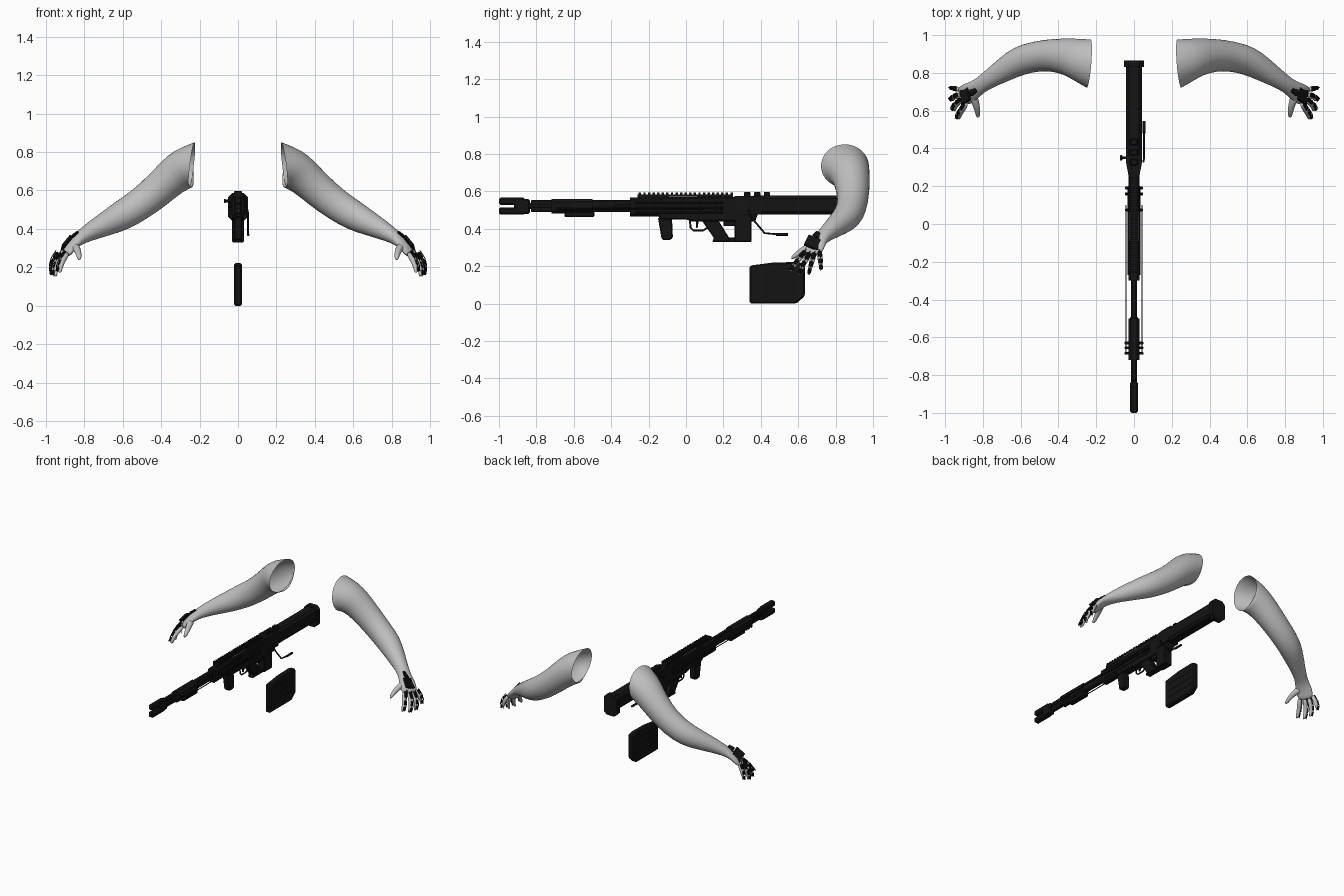
import bpy, bmesh
from mathutils import Vector

cube = bpy.data.objects.get("Cube")
if cube:
    bpy.data.objects.remove(cube)


def material(name, value):
    m = bpy.data.materials.new(name)
    m.use_nodes = True
    col = (value, value, value, 1)
    m.diffuse_color = col
    m.node_tree.nodes["Principled BSDF"].inputs["Base Color"].default_value = col
    return m


SKIN = material("pale grey skin", 0.52)
BLACK = material("gun black", 0.007)
GREY = material("worn metal grey", 0.18)
UP = Vector((0, 0, 1))


def finish(name, bm, mat, smooth=False, bevel=0.0):
    bmesh.ops.recalc_face_normals(bm, faces=bm.faces)
    me = bpy.data.meshes.new(name)
    bm.to_mesh(me)
    bm.free()
    me.materials.append(mat)
    ob = bpy.data.objects.new(name, me)
    bpy.context.collection.objects.link(ob)
    if bevel:
        mod = ob.modifiers.new("bevel", "BEVEL")
        mod.width, mod.segments = bevel, 1
    if smooth:
        for p in me.polygons:
            p.use_smooth = True
    return ob


def prism(name, pts, a, b, axis="x", bevel=0.0, mat=BLACK):
    """Extrude a (y,z) profile along x, or an (x,z) profile along y."""
    bm = bmesh.new()
    rows = []
    for d in (a, b):
        rows.append([bm.verts.new((d, p, q) if axis == "x" else (p, d, q)) for p, q in pts])
    bm.faces.new(rows[0])
    bm.faces.new(rows[1][::-1])
    n = len(pts)
    for i in range(n):
        j = (i + 1) % n
        bm.faces.new((rows[0][i], rows[0][j], rows[1][j], rows[1][i]))
    return finish(name, bm, mat, bevel=bevel)


def box(name, hw, y0, y1, z0, z1, bevel=0.0, x=0.0, mat=BLACK):
    pts = [(y0, z0), (y1, z0), (y1, z1), (y0, z1)]
    return prism(name, pts, x - hw, x + hw, bevel=bevel, mat=mat)


def octagon(name, hw, y0, y1, z0, z1, c):
    pts = [(-hw + c, z0), (hw - c, z0), (hw, z0 + c), (hw, z1 - c),
           (hw - c, z1), (-hw + c, z1), (-hw, z1 - c), (-hw, z0 + c)]
    return prism(name, pts, y0, y1, axis="y")


def loft(name, rings, mat, sides=12, first=None, cap_start=True, sub=0):
    """Skin elliptical rings: (centre, half width, half thickness)."""
    from math import cos, sin, tau
    bm = bmesh.new()
    cs = [Vector(r[0]) for r in rings]
    loops = []
    for i, (c, rw, rh) in enumerate(rings):
        t = (cs[min(i + 1, len(cs) - 1)] - cs[max(i - 1, 0)]).normalized()
        if i == 0 and first:
            t = Vector(first).normalized()
        side = t.cross(UP)
        if side.length < 0.01:
            side = Vector((1, 0, 0))
        side.normalize()
        up = side.cross(t)
        loops.append([bm.verts.new(cs[i] + side * rw * cos(tau * k / sides)
                                   + up * rh * sin(tau * k / sides)) for k in range(sides)])
    for lo, hi in zip(loops, loops[1:]):
        for k in range(sides):
            j = (k + 1) % sides
            bm.faces.new((lo[k], lo[j], hi[j], hi[k]))
    bm.faces.new(loops[-1])
    if cap_start:
        bm.faces.new(loops[0][::-1])
    ob = finish(name, bm, mat, smooth=True)
    if sub:
        ob.modifiers.new("subdivision", "SUBSURF").levels = sub
    return ob


def rod(name, pts, r, mat=BLACK, sides=8):
    return loft(name, [(p, r, r) for p in pts], mat, sides)


def plate(name, a, b, out, width, thick):
    """Flat armour block along a-b, facing the direction out."""
    t = (b - a).normalized()
    n = (out - t * out.dot(t)).normalized()
    s = t.cross(n)
    bm = bmesh.new()
    bmesh.ops.create_cube(bm, size=1)
    mid, length = (a + b) / 2, (b - a).length
    for v in bm.verts:
        v.co = mid + t * v.co.x * length + s * v.co.y * width + n * v.co.z * thick
    return finish(name, bm, BLACK, bevel=0.003)


# Arms, hands and armoured gloves
ARM = [((.24, .85, .735), .132, .12), ((.28, .868, .715), .118, .112),
       ((.34, .885, .675), .102, .098), ((.43, .895, .59), .088, .09),
       ((.52, .888, .52), .082, .085), ((.61, .865, .465), .08, .08),
       ((.69, .815, .425), .065, .064), ((.76, .77, .39), .05, .05),
       ((.82, .73, .355), .042, .036), ((.85, .707, .33), .05, .028),
       ((.88, .69, .3), .058, .024), ((.902, .676, .268), .053, .019),
       ((.908, .672, .258), .035, .01)]
FINGERS = {"index": [(.885, .64, .28), (.912, .6, .235), (.925, .575, .2), (.927, .555, .17)],
           "middle": [(.905, .662, .27), (.94, .635, .225), (.951, .615, .185), (.948, .602, .15)],
           "ring": [(.92, .687, .27), (.952, .672, .225), (.963, .662, .185), (.957, .655, .15)],
           "little": [(.927, .712, .278), (.952, .718, .24), (.962, .72, .205), (.958, .72, .17)]}
THUMB = [(.855, .69, .315), (.838, .64, .295), (.828, .6, .27), (.825, .562, .238)]

for label, s in (("left", 1), ("right", -1)):
    def flip(p):
        return Vector((p[0] * s, p[1], p[2]))

    loft(label + "_arm", [(flip(c), w, h) for c, w, h in ARM], SKIN, 16,
         first=(s, .08, .12), cap_start=False, sub=1)
    thumb = [flip(p) for p in THUMB]
    radii = (.026, .02, .016, .01)
    loft(label + "_thumb", [(p, r, r) for p, r in zip(thumb, radii)], SKIN, 10, sub=1)
    out = flip((1, .1, .5))
    # Back of hand guard and wrist band
    plate(label + "_hand_guard", flip((.872, .695, .35)), flip((.915, .668, .298)), out, .085, .016)
    plate(label + "_wrist_guard", flip((.838, .722, .372)), flip((.868, .7, .35)), out, .06, .012)
    for finger, path in FINGERS.items():
        pts = [flip(p) for p in path]
        name = label + "_" + finger
        loft(name + "_finger", [(p, r, r) for p, r in zip(pts, (.016, .015, .013, .008))],
             SKIN, 10, sub=1)
        lift = out.normalized() * .013
        for i, (a, b) in enumerate(zip(pts, pts[1:])):
            plate(f"{name}_guard_{i + 1}", a.lerp(b, .12) + lift, a.lerp(b, .8) + lift,
                  out, .024 - .002 * i, .01)
        rod(name + "_cable", [p + lift * 1.7 for p in pts], .0025, sides=6)

# Barrel and forked muzzle brake
rod("barrel", [(0, -.86, .522), (0, -.25, .522)], .017, sides=12)
box("barrel_sleeve", .015, -.83, -.22, .49, .555, .006)
for name, z0, z1 in (("lower", .476, .514), ("upper", .528, .566)):
    box(name + "_muzzle_prong", .02, -1, -.86, z0, z1, .008)
box("muzzle_collar", .02, -.92, -.835, .48, .56, .008)

# Barrel shroud with side ribs and guide rods
octagon("barrel_shroud", .03, -.72, -.5, .482, .558, .015)
box("gas_block", .02, -.65, -.49, .464, .49, .004)
for i, y in enumerate((-.685, -.655, -.63)):
    box(f"shroud_rib_{i + 1}", .05, y - .007, y + .007, .498, .515, .003)
for label, s in (("left", 1), ("right", -1)):
    rod(label + "_guide_rod", [(s * .043, -.68, .507), (s * .043, .1, .507)], .003)

# Receiver, handguard and side ribs
octagon("handguard", .03, -.3, .0, .466, .566, .012)
prism("receiver", [(-.15, .56), (-.15, .465), (-.13, .45), (.0, .45), (.03, .44),
                   (.37, .44), (.385, .48), (.385, .57), (-.1, .57)], -.03, .03, bevel=.006)
for i, z in enumerate((.482, .507, .532)):
    box(f"handguard_rib_{i + 1}", .034, -.27, .2, z, z + .01, .002)
for i, y in enumerate((.075, .16, .19)):
    box(f"receiver_lug_{i + 1}", .047, y - .008, y + .008, .5, .52, .003)

# Top rail with teeth, light strip and rear sight blocks
box("top_rail", .02, -.26, .25, .56, .582)
for i in range(21):
    y = -.253 + i * .0245
    box(f"rail_tooth_{i + 1}", .022, y, y + .013, .58, .594)
box("rail_side_strip", .023, -.09, .06, .571, .576, mat=GREY)
for i in range(3):
    y = .31 + i * .053
    box(f"sight_block_{i + 1}", .02, y, y + .034, .565, .597, .004)

# Stock and butt plate
prism("stock_neck", [(-.03, .26), (.03, .26), (.043, .33), (.043, .4), (-.043, .4), (-.043, .33)],
      0, 1).name = "stock_neck"
neck = bpy.data.objects["stock_neck"]
for v in neck.data.vertices:
    height, x, y = v.co.x, v.co.y, v.co.z
    v.co = (x, y, .475 + .1 * height)
octagon("stock", .043, .36, .85, .476, .578, .016)
octagon("butt_plate", .052, .83, .866, .44, .588, .022)

# Grips, trigger and magazine well
prism("front_grip", [(-.15, .46), (-.075, .46), (-.07, .35), (-.09, .338), (-.13, .342)],
      -.022, .022, bevel=.006)
prism("pistol_grip", [(.08, .45), (.17, .45), (.235, .345), (.225, .33), (.14, .33), (.15, .35)],
      -.022, .022, bevel=.005)
rod("trigger_guard", [(0, .02, .45), (0, .025, .405), (0, .04, .39), (0, .09, .39), (0, .12, .41)], .005)
prism("trigger", [(.055, .45), (.07, .45), (.062, .405), (.054, .405)], -.005, .005)
box("magazine_well", .03, .26, .35, .33, .46, .004)
box("grip_bridge", .02, .2, .28, .33, .352, .003)
box("well_brace", .022, .2, .28, .415, .45, .003)

# Bolt handle and folded side lever
rod("bolt_handle", [(-.025, .35, .545), (-.065, .35, .545)], .007)
box("bolt_knob", .006, .335, .365, .535, .555, .003, x=-.068)
rod("side_lever", [(.05, .33, .5), (.053, .35, .46), (.053, .42, .377), (.053, .49, .37)], .005)
rod("lever_end", [(.053, .48, .37), (.053, .545, .37)], .0075)

# Detached magazine
prism("magazine", [(.34, 0), (.59, 0), (.635, .04), (.635, .212), (.6, .222), (.47, .22), (.34, .203)],
      -.02, .02, bevel=.008)
for i, z in enumerate((.06, .11, .16)):
    box(f"magazine_rib_{i + 1}", .0215, .37, .6, z, z + .012)
